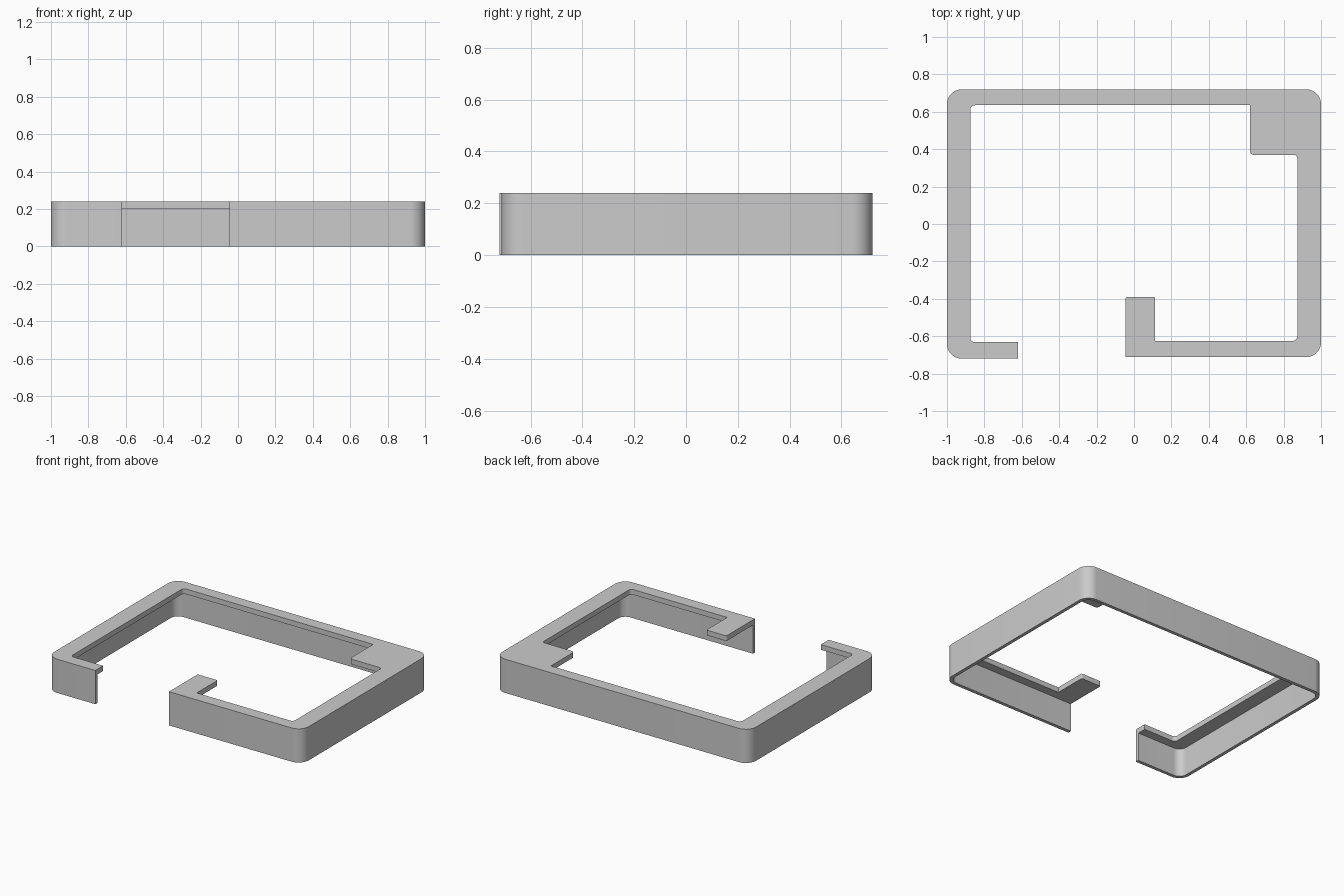
import bpy
import bmesh
import math
from mathutils import Vector

if "Cube" in bpy.data.objects:
    bpy.data.objects.remove(bpy.data.objects["Cube"], do_unlink=True)

HEIGHT = 0.24
FLANGE = 0.037       # thickness of the flat top rim
WALL = 0.024         # thickness of the outer skirt
RADIUS = 0.08        # outer corner rounding
FILLET = 0.025       # inner corner rounding
BACK, FRONT, FRONT_ARM = 0.72, -0.72, -0.712

grey = bpy.data.materials.new("plain grey")
grey.use_nodes = True
grey.diffuse_color = (0.6, 0.6, 0.6, 1)
grey.node_tree.nodes["Principled BSDF"].inputs["Base Color"].default_value = (0.6, 0.6, 0.6, 1)


def rounded_outline(corners, steps=10):
    """Right-angled outline from (x, y, radius) corners."""
    pts = []
    for i, (x, y, r) in enumerate(corners):
        p = Vector((x, y))
        if r == 0:
            pts.append(p)
            continue
        before = (Vector(corners[i - 1][:2]) - p).normalized()
        after = (Vector(corners[(i + 1) % len(corners)][:2]) - p).normalized()
        centre = p + r * (before + after)
        for s in range(steps + 1):
            a = math.pi / 2 * s / steps
            pts.append(centre - r * (after * math.cos(a) + before * math.sin(a)))
    return pts


def extrude_outline(name, corners, z0, z1):
    bm = bmesh.new()
    face = bm.faces.new([bm.verts.new((p.x, p.y, z0)) for p in rounded_outline(corners)])
    top = bmesh.ops.extrude_face_region(bm, geom=[face])["geom"]
    bmesh.ops.translate(bm, vec=(0, 0, z1 - z0),
                        verts=[g for g in top if isinstance(g, bmesh.types.BMVert)])
    bmesh.ops.recalc_face_normals(bm, faces=bm.faces)
    mesh = bpy.data.meshes.new(name)
    bm.to_mesh(mesh)
    bm.free()
    mesh.materials.append(grey)
    obj = bpy.data.objects.new(name, mesh)
    bpy.context.collection.objects.link(obj)
    return obj


# Open frame with a front gap, a square corner pad and a short front tab
frame = extrude_outline("bezel_frame", [
    (-0.62, FRONT, 0), (-1, FRONT, RADIUS), (-1, BACK, RADIUS), (1, BACK, RADIUS),
    (1, FRONT_ARM, RADIUS), (-0.045, FRONT_ARM, 0),
    (-0.045, -0.39, 0.01), (0.113, -0.39, 0.01), (0.113, -0.625, 0),
    (0.873, -0.625, FILLET), (0.873, 0.37, 0.02), (0.62, 0.37, 0.02), (0.62, 0.635, 0),
    (-0.875, 0.635, FILLET), (-0.875, -0.632, FILLET), (-0.62, -0.632, 0),
], 0, HEIGHT)

# Pocket hollowing the underside, leaving the thin skirt and the top rim
inner = RADIUS - WALL
pocket = extrude_outline("pocket_cutter", [
    (-0.3, FRONT + WALL, 0), (-1 + WALL, FRONT + WALL, inner),
    (-1 + WALL, BACK - WALL, inner), (1 - WALL, BACK - WALL, inner),
    (1 - WALL, FRONT_ARM + WALL, inner), (-0.3, FRONT_ARM + WALL, 0),
], -0.1, HEIGHT - FLANGE)
pocket.hide_render = True

cut = frame.modifiers.new("hollow", "BOOLEAN")
cut.operation = "DIFFERENCE"
cut.solver = "EXACT"
cut.object = pocket

bpy.ops.object.select_all(action="DESELECT")
frame.select_set(True)
bpy.context.view_layer.objects.active = frame
bpy.ops.object.modifier_apply(modifier=cut.name)
bpy.data.objects.remove(pocket, do_unlink=True)
bpy.ops.object.shade_smooth_by_angle(angle=math.radians(30))
